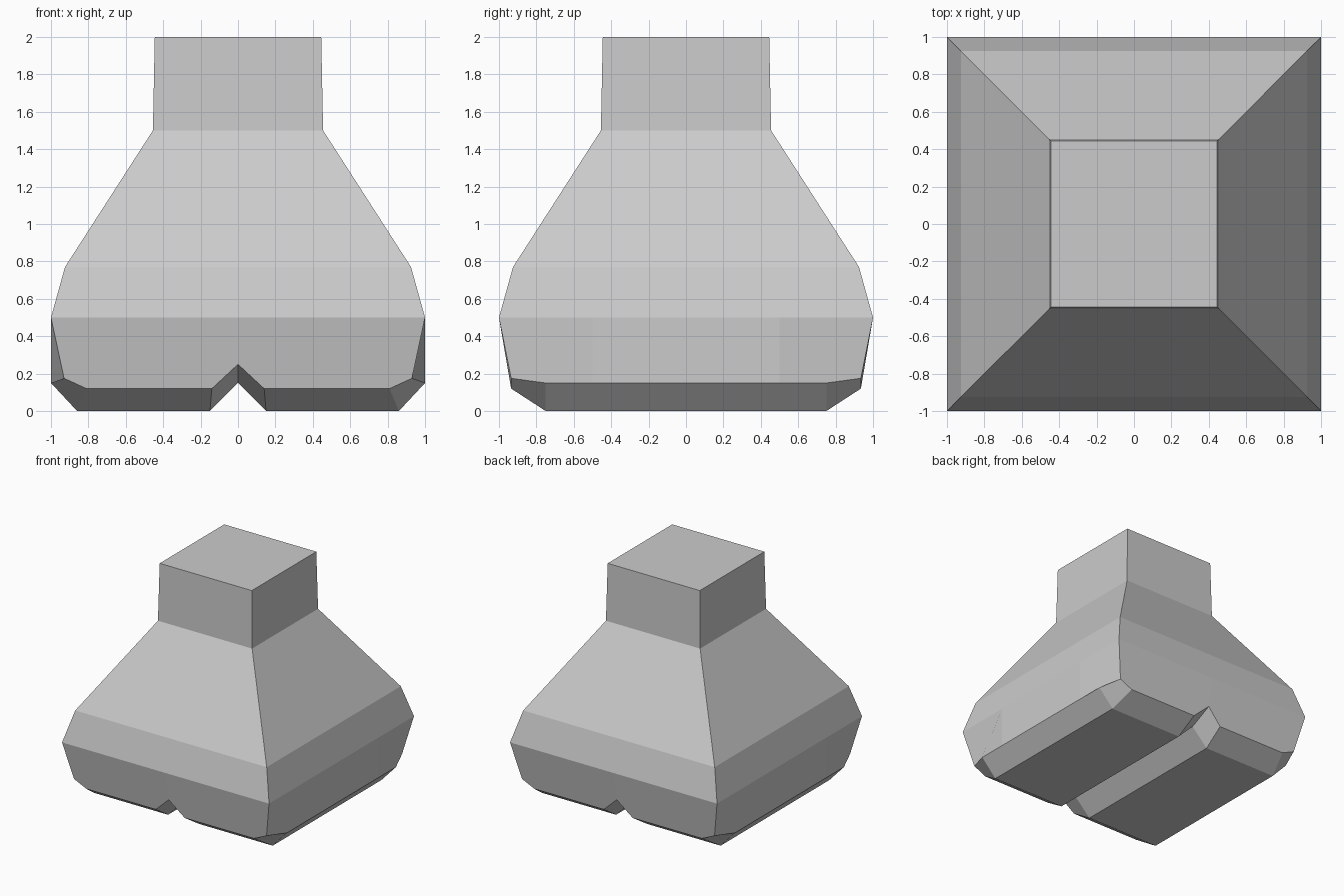
import bpy, bmesh

if "Cube" in bpy.data.objects:
    bpy.data.objects.remove(bpy.data.objects["Cube"])

# Square rings of the upper body: (half width, height)
rings = [(0.445, 2.0), (0.455, 1.5), (0.925, 0.77), (1.0, 0.5)]

quarter = []  # faces of the x >= 0, y >= 0 quarter

# Neck and sloping shoulders
for (a, za), (b, zb) in zip(rings, rings[1:]):
    quarter.append([(0, a, za), (a, a, za), (b, b, zb), (0, b, zb)])
    quarter.append([(a, 0, za), (a, a, za), (b, b, zb), (b, 0, zb)])
t = rings[0][0]
quarter.append([(0, 0, 2), (t, 0, 2), (t, t, 2), (0, t, 2)])

# Key points of the chamfered foot
rim = (1, 1, 0.5)
corner = (0.93, 0.935, 0.175)
side_low = (1, 0.75, 0.15)
end_low = (0.81, 0.935, 0.12)
base = (0.86, 0.75, 0)
notch_base = (0.15, 0.75, 0)
notch_end = (0.14, 0.935, 0.12)
notch_top = (0, 0.957, 0.25)
notch_in = (0, 0.75, 0.15)

quarter += [
    # side wall, flat middle and corner end
    [(1, 0, 0.5), (1, 0.5, 0.5), (1, 0.5, 0.15), (1, 0, 0.15)],
    [(1, 0.5, 0.5), rim, corner, side_low, (1, 0.5, 0.15)],
    # front / back wall
    [(0, 1, 0.5), rim, corner, end_low, notch_end, notch_top],
    # chamfers: corner, end, side
    [corner, side_low, base, end_low],
    [notch_base, base, end_low, notch_end],
    [(0.86, 0, 0), (1, 0, 0.15), (1, 0.5, 0.15), side_low, base],
    # underside
    [(0.15, 0, 0), (0.86, 0, 0), base, notch_base],
    # V groove and its flared mouth
    [(0, 0, 0.15), notch_in, notch_base, (0.15, 0, 0)],
    [notch_in, notch_top, notch_end, notch_base],
]

# Mirror the quarter to all four quadrants and weld
bm = bmesh.new()
for sx in (1, -1):
    for sy in (1, -1):
        for face in quarter:
            pts = [(x * sx, y * sy, z) for x, y, z in face]
            if sx * sy < 0:
                pts.reverse()
            bm.faces.new([bm.verts.new(p) for p in pts])
bmesh.ops.remove_doubles(bm, verts=bm.verts[:], dist=0.0005)
bmesh.ops.recalc_face_normals(bm, faces=bm.faces[:])

mesh = bpy.data.meshes.new("grooved_body")
bm.to_mesh(mesh)
bm.free()
body = bpy.data.objects.new("grooved_body", mesh)
bpy.context.collection.objects.link(body)
